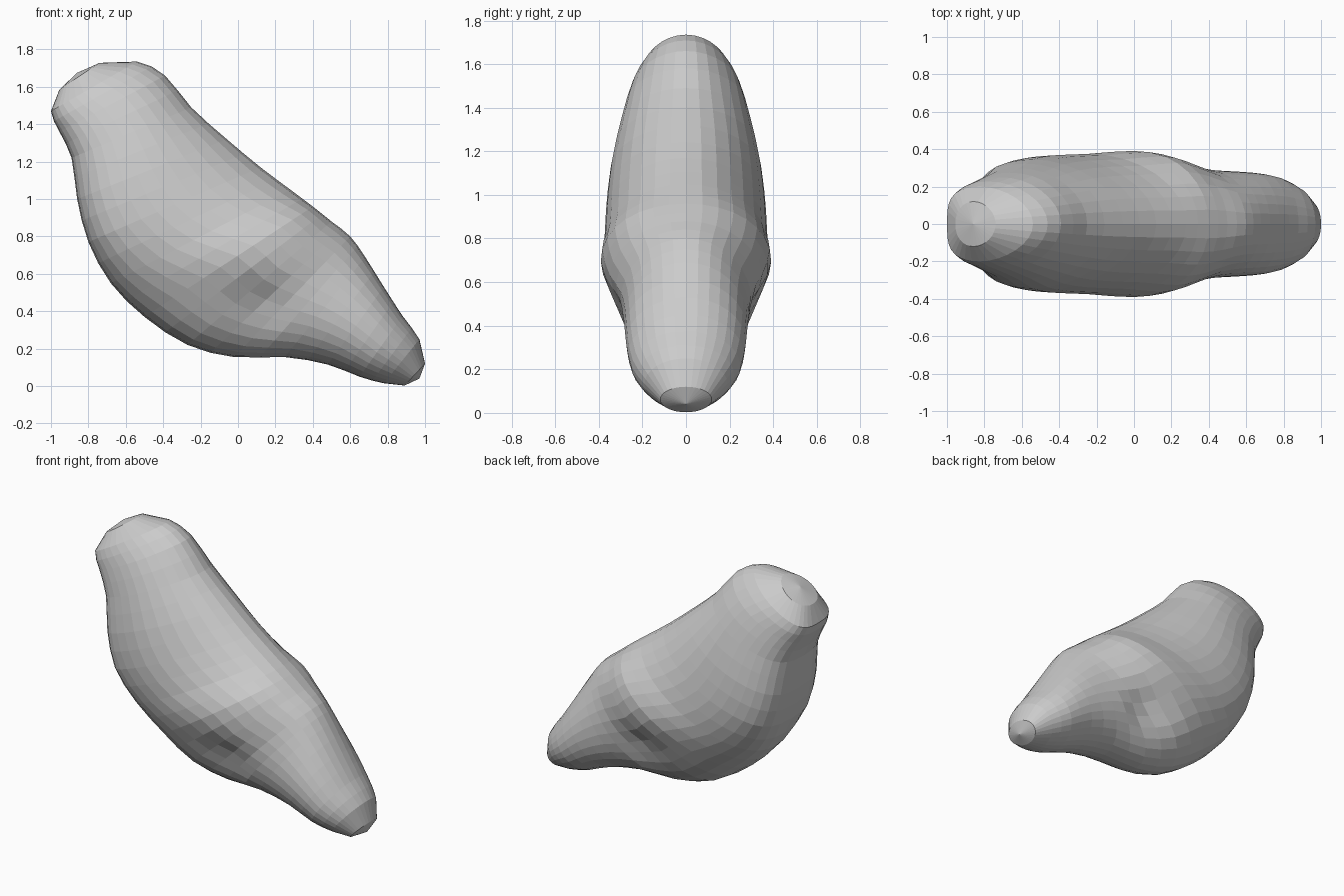
import bpy, bmesh, math
from mathutils import Vector

if "Cube" in bpy.data.objects:
    bpy.data.objects.remove(bpy.data.objects["Cube"])

# Body sections: upper x,z, lower x,z, half width, place of widest point (0 upper .. 1 lower)
SECTIONS = [
    (-.74, 1.728, -.955, 1.585, .12, .55), (-.54, 1.735, -1.0, 1.47, .20, .62),
    (-.39, 1.66, -.955, 1.36, .25, .58), (-.25, 1.49, -.89, 1.22, .298, .57),
    (-.06, 1.32, -.86, 1.00, .345, .60), (.12, 1.17, -.80, .77, .367, .60),
    (.28, 1.05, -.68, .55, .375, .54), (.40, .96, -.50, .37, .392, .45),
    (.50, .88, -.27, .22, .362, .47), (.60, .80, -.02, .155, .305, .48),
    (.68, .69, .25, .155, .285, .5), (.78, .53, .48, .115, .275, .5),
    (.88, .375, .65, .05, .25, .5), (.97, .25, .78, .015, .19, .5),
    (1.0, .12, .89, .003, .118, .5),
]
SIDES = 32


def clamp(v):
    return min(max(v, 0), 1)


def midpoint(i):
    """Smooth in-between section."""
    n = len(SECTIONS) - 1
    a, b, c, d = (SECTIONS[min(max(j, 0), n)] for j in (i - 1, i, i + 1, i + 2))
    return tuple((9 * (q + r) - p - s) / 16 for p, q, r, s in zip(a, b, c, d))


def ring_point(section, k):
    ux, uz, lx, lz, w, skew = section
    a = 2 * math.pi * k / SIDES
    sn = math.sin(a)
    f = (1 - math.cos(a)) / 2 + (skew - .5) * sn ** 2
    x, z = ux + (lx - ux) * f, uz + (lz - uz) * f
    # flatter, squarer breast
    power = 1 - .35 * clamp((-.4 - x) / .3) * clamp((1.62 - z) / .12) * clamp((z - .4) / .4)
    y = w * math.copysign(abs(sn) ** power, sn)
    # hollow under the folded wing, steep towards the tail, soft below
    dx = (x - .13) / (.13 if x > .13 else .26)
    dz = (z - .44) / (.13 if z > .44 else .2)
    y *= 1 - .2 * math.exp(-dx * dx - dz * dz)
    return Vector((x, y, z))


rows = []
for i, s in enumerate(SECTIONS):
    rows.append(s)
    if 0 < i < len(SECTIONS) - 2:
        rows.append(midpoint(i))

bm = bmesh.new()
rings = [[bm.verts.new(ring_point(s, k)) for k in range(SIDES)] for s in rows]
for a, b in zip(rings, rings[1:]):
    for k in range(SIDES):
        n = (k + 1) % SIDES
        bm.faces.new((a[k], a[n], b[n], b[k]))

# Rounded head and tail caps
for ring, tip in ((rings[0], (-.86, 0, 1.675)), (rings[-1], (.97, 0, .04))):
    v = bm.verts.new(tip)
    for k in range(SIDES):
        bm.faces.new((ring[k], ring[(k + 1) % SIDES], v))

bmesh.ops.recalc_face_normals(bm, faces=bm.faces)
mesh = bpy.data.meshes.new("bird_body")
bm.to_mesh(mesh)
bm.free()
body = bpy.data.objects.new("bird_body", mesh)
bpy.context.collection.objects.link(body)
